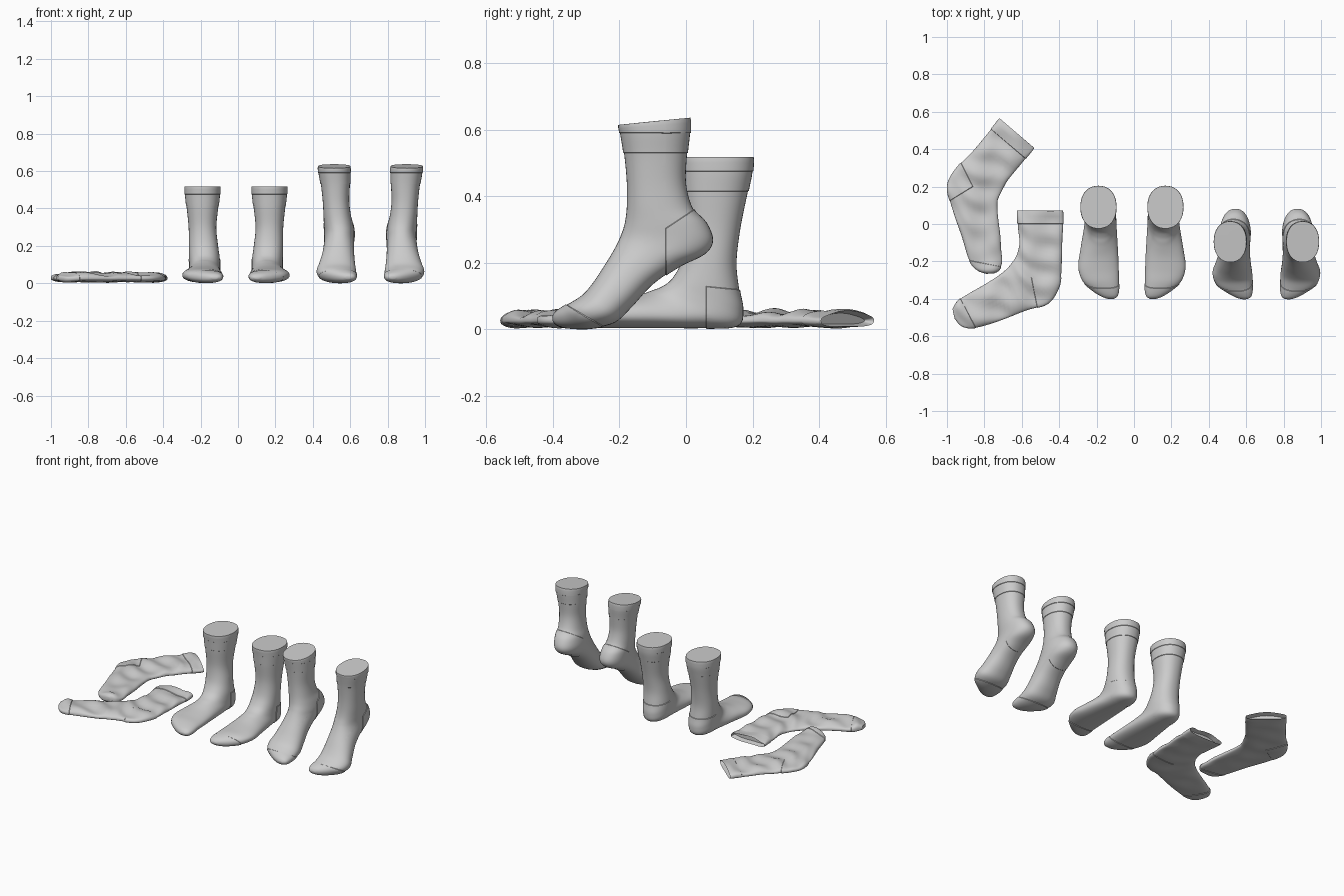
import bpy
import bmesh
import math
from mathutils import Vector

SIDES = 44      # points around each ring
STEPS = 5       # smooth rings between two given sections

if "Cube" in bpy.data.objects:
    bpy.data.objects.remove(bpy.data.objects["Cube"], do_unlink=True)

knit = bpy.data.materials.new("light_grey_knit")
knit.use_nodes = True
knit.diffuse_color = (0.6, 0.6, 0.6, 1)
knit.node_tree.nodes["Principled BSDF"].inputs["Base Color"].default_value = (0.6, 0.6, 0.6, 1)


def smooth_sections(sections):
    """Catmull-Rom interpolation between neighbouring sections."""
    padded = [sections[0]] + list(sections) + [sections[-1]]
    result = []
    for p0, p1, p2, p3 in zip(padded, padded[1:], padded[2:], padded[3:]):
        for step in range(STEPS):
            t = step / STEPS
            result.append([
                b + t * ((c - a) + t * ((2 * a - 5 * b + 4 * c - d) + t * (3 * b - a - 3 * c + d))) / 2
                for a, b, c, d in zip(p0, p1, p2, p3)])
    result.append(list(sections[-1]))
    return result


def rounded(value, power):
    return math.copysign(abs(value) ** power, value)


def raise_panel(bm, planes, place):
    """Cut a panel bounded by planes and lift it slightly, leaving a seam."""
    origin = place(0, 0, 0)
    bounds = []
    for px, py, nx, ny in planes:
        point = place(px, py, 0)
        normal = (place(nx, ny, 0) - origin).normalized()
        bounds.append((point, normal))
        bmesh.ops.bisect_plane(bm, geom=bm.verts[:] + bm.edges[:] + bm.faces[:],
                               dist=0.0005, plane_co=point, plane_no=normal)
    bmesh.ops.remove_doubles(bm, verts=bm.verts[:], dist=0.0008)
    panel = [f for f in bm.faces
             if all((f.calc_center_median() - p).dot(n) > 0 for p, n in bounds)]
    bmesh.ops.inset_region(bm, faces=panel, thickness=0.002, depth=0.0025,
                           use_even_offset=False)


def make_sock(name, sections, panels, place, power, wrinkle=None, opening=0):
    """Loft a sock; a section is front point, back point, side offset, half width."""
    bm = bmesh.new()
    rings = []
    for fa, fb, ba, bb, offset, half in smooth_sections(sections):
        ring = []
        for i in range(SIDES):
            angle = math.tau * i / SIDES
            u = rounded(math.cos(angle), power)
            v = rounded(math.sin(angle), power)
            co = place((fa + ba) / 2 + u * (fa - ba) / 2,
                       (fb + bb) / 2 + u * (fb - bb) / 2, offset + v * half)
            if wrinkle:
                co.z += wrinkle(co) * (1 if v > 0 else 0.3) * abs(v)
            ring.append(bm.verts.new(co))
        rings.append(ring)
    for upper, lower in zip(rings, rings[1:]):
        for i in range(SIDES):
            j = (i + 1) % SIDES
            bm.faces.new((upper[i], upper[j], lower[j], lower[i]))
    top = bm.faces.new(rings[0])
    bm.faces.new(rings[-1])
    bmesh.ops.recalc_face_normals(bm, faces=bm.faces[:])
    if opening:
        bmesh.ops.inset_region(bm, faces=[top], thickness=0.006, depth=-opening)
    for planes in panels:
        raise_panel(bm, planes, place)

    mesh = bpy.data.meshes.new(name)
    bm.to_mesh(mesh)
    bm.free()
    mesh.materials.append(knit)
    sock = bpy.data.objects.new(name, mesh)
    bpy.context.collection.objects.link(sock)
    bpy.ops.object.select_all(action="DESELECT")
    sock.select_set(True)
    bpy.context.view_layer.objects.active = sock
    bpy.ops.object.shade_smooth_by_angle(angle=math.radians(40))


def standing(centre, side):
    return lambda a, b, c: Vector((centre + side * c, a, b))


def lying(a, b, c):
    return Vector((a, b, c))


def folds(co):
    """Soft fabric creases for the socks lying down."""
    broad = math.sin(26 * co.x + 17 * co.y) * math.sin(24 * co.y - 9 * co.x)
    fine = math.sin(48 * co.y + 30 * co.x + 2 * math.sin(20 * co.x))
    return 0.006 + 0.009 * broad + 0.004 * fine


def flat_sections(outline):
    """Give a lying outline its thickness, thinner at the toe tip."""
    last = len(outline) - 1
    return [(*pts, 0.026, 0.009 if i == last else 0.02) for i, pts in enumerate(outline)]


# Pair standing with the soles flat
flat_foot = [
    (-.02, .515, .20, .515, 0, .092),
    (-.015, .47, .197, .47, 0, .091),
    (-.01, .41, .185, .41, 0, .085),
    (0, .30, .163, .30, 0, .074),
    (-.012, .21, .152, .20, .005, .078),
    (-.04, .155, .16, .12, .01, .082),
    (-.07, .13, .17, .06, .012, .082),
    (-.10, .118, .155, .012, .012, .083),
    (-.13, .107, .06, .004, .01, .088),
    (-.18, .093, -.09, .004, .004, .1),
    (-.25, .082, -.21, .004, 0, .108),
    (-.31, .075, -.30, .004, .012, .097),
    (-.355, .063, -.355, .005, .038, .07),
    (-.385, .05, -.385, .012, .058, .042),
    (-.398, .036, -.398, .024, .066, .016),
]
flat_panels = [
    [(0, .415, 0, 1)],                          # cuff
    [(0, .475, 0, 1)],                          # cuff rim
    [(.06, .13, 1, 0), (.06, .13, -.1, -1)],    # heel
    [(-.33, .05, -.8, -.6)],                    # toe
]
for label, centre, side in (("right", -.19, 1), ("left", .168, -1)):
    make_sock(f"{label}_flat_standing_sock", flat_foot, flat_panels,
              standing(centre, side), 0.9)

# Pair standing on tiptoe
tiptoe = [
    (-.20, .612, .01, .633, -.01, .083),
    (-.195, .585, .01, .592, -.008, .083),
    (-.185, .52, .003, .525, -.003, .077),
    (-.178, .44, 0, .44, 0, .071),
    (-.178, .37, .02, .365, .006, .073),
    (-.184, .32, .06, .32, .013, .078),
    (-.195, .285, .079, .268, .018, .08),
    (-.207, .258, .055, .228, .018, .08),
    (-.225, .225, -.02, .19, .016, .081),
    (-.25, .185, -.10, .135, .012, .085),
    (-.28, .14, -.165, .065, .006, .096),
    (-.31, .105, -.215, .02, .002, .106),
    (-.345, .082, -.285, .004, .012, .098),
    (-.372, .066, -.345, .004, .038, .07),
    (-.392, .051, -.382, .012, .058, .042),
    (-.4, .038, -.398, .024, .066, .016),
]
tiptoe_panels = [
    [(0, .53, 0, 1)],                               # cuff
    [(0, .59, 0, 1)],                               # cuff rim
    [(-.062, .25, 1, 0), (.03, .365, .55, -.83)],   # heel
    [(-.3, .04, -.5, -.86)],                        # toe
]
for label, centre, side in (("right", .524, 1), ("left", .892, -1)):
    make_sock(f"{label}_tiptoe_sock", tiptoe, tiptoe_panels,
              standing(centre, side), 0.9)

# Pair lying on the ground
front_outline = [
    (-.625, .07, -.38, .07), (-.62, -.02, -.38, -.02),
    (-.612, -.1, -.385, -.13), (-.625, -.16, -.388, -.25),
    (-.64, -.19, -.402, -.34), (-.655, -.21, -.46, -.425),
    (-.68, -.24, -.57, -.46), (-.73, -.28, -.68, -.503),
    (-.81, -.33, -.77, -.535), (-.88, -.37, -.86, -.556),
    (-.94, -.41, -.92, -.545), (-.968, -.455, -.957, -.505),
]
front_panels = [
    [(0, .0, 0, 1)],                                # cuff
    [(-.55, -.285, 1, .2), (-.55, -.285, 0, -1)],   # heel
    [(-.89, -.47, -.88, -.47)],                     # toe
]
make_sock("front_lying_sock", flat_sections(front_outline), front_panels,
          lying, 0.75, folds, 0.03)

back_outline = [
    (-.535, .405, -.72, .563), (-.6, .325, -.79, .475),
    (-.67, .24, -.87, .38), (-.70, .19, -.94, .31),
    (-.72, .15, -.987, .24), (-.73, .12, -.998, .18),
    (-.73, .07, -.98, .11), (-.725, .02, -.955, .03),
    (-.715, -.06, -.92, -.07), (-.71, -.14, -.89, -.17),
    (-.705, -.2, -.865, -.22), (-.72, -.245, -.83, -.25),
    (-.75, -.262, -.79, -.264),
]
back_panels = [
    [(-.675, .43, .65, .76)],                             # cuff
    [(-.86, .2, -.89, -.45), (-.86, .2, -.52, .85)],      # heel
    [(-.8, -.21, -.2, -1)],                               # toe
]
make_sock("back_lying_sock", flat_sections(back_outline), back_panels,
          lying, 0.75, folds, 0.03)
